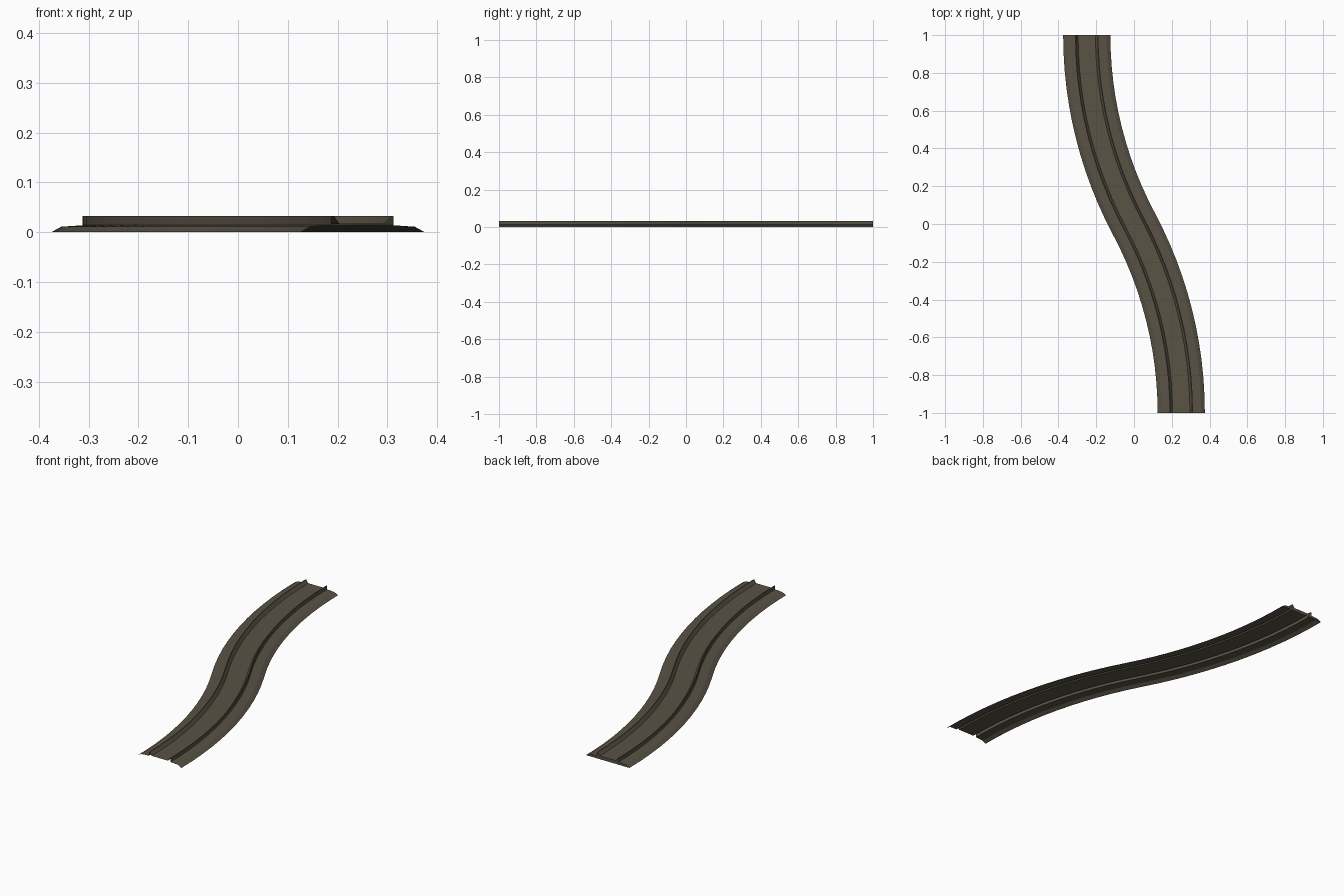
import bpy, bmesh, math

if "Cube" in bpy.data.objects:
    bpy.data.objects.remove(bpy.data.objects["Cube"])

mat = bpy.data.materials.new("dark olive brown")
mat.diffuse_color = (0.10, 0.085, 0.06, 1)
mat.use_nodes = True
mat.node_tree.nodes["Principled BSDF"].inputs["Base Color"].default_value = mat.diffuse_color

# Half cross-section (offset, height): crown, curb with upright outer side, shoulder, bank
half = [(0.046, 0.017), (0.058, 0.033), (0.062, 0.033), (0.062, 0.014),
        (0.105, 0.011), (0.125, 0.0)]
profile = [(-s, z) for s, z in reversed(half)] + half

# S-shaped centre line: two equal arcs meeting at the origin
R = 2.125
A = math.asin(1 / R)
N = 12


def path(i):
    """Centre point and heading at step i of 2N (from y=-1 to y=1)."""
    if i <= N:
        a = A * i / N
        return 0.25 - R + R * math.cos(a), -1 + R * math.sin(a), a
    a = A * (2 * N - i) / N
    return -0.25 + R - R * math.cos(a), 1 - R * math.sin(a), a


bm = bmesh.new()
rings = []
for i in range(2 * N + 1):
    x, y, a = path(i)
    rings.append([bm.verts.new((x + s * math.cos(a), y + s * math.sin(a), z))
                  for s, z in profile])

# Open-bottomed track skin
for r0, r1 in zip(rings, rings[1:]):
    for j in range(len(profile) - 1):
        bm.faces.new((r0[j], r0[j + 1], r1[j + 1], r1[j]))

# Closing plate at the back end
bm.faces.new(rings[-1])
bm.normal_update()

me = bpy.data.meshes.new("curved_track")
bm.to_mesh(me)
bm.free()
me.materials.append(mat)
track = bpy.data.objects.new("curved_track", me)
bpy.context.collection.objects.link(track)

# Smooth along the bend, crisp along the curbs
bpy.context.view_layer.objects.active = track
track.select_set(True)
bpy.ops.object.shade_smooth_by_angle(angle=math.radians(12))
